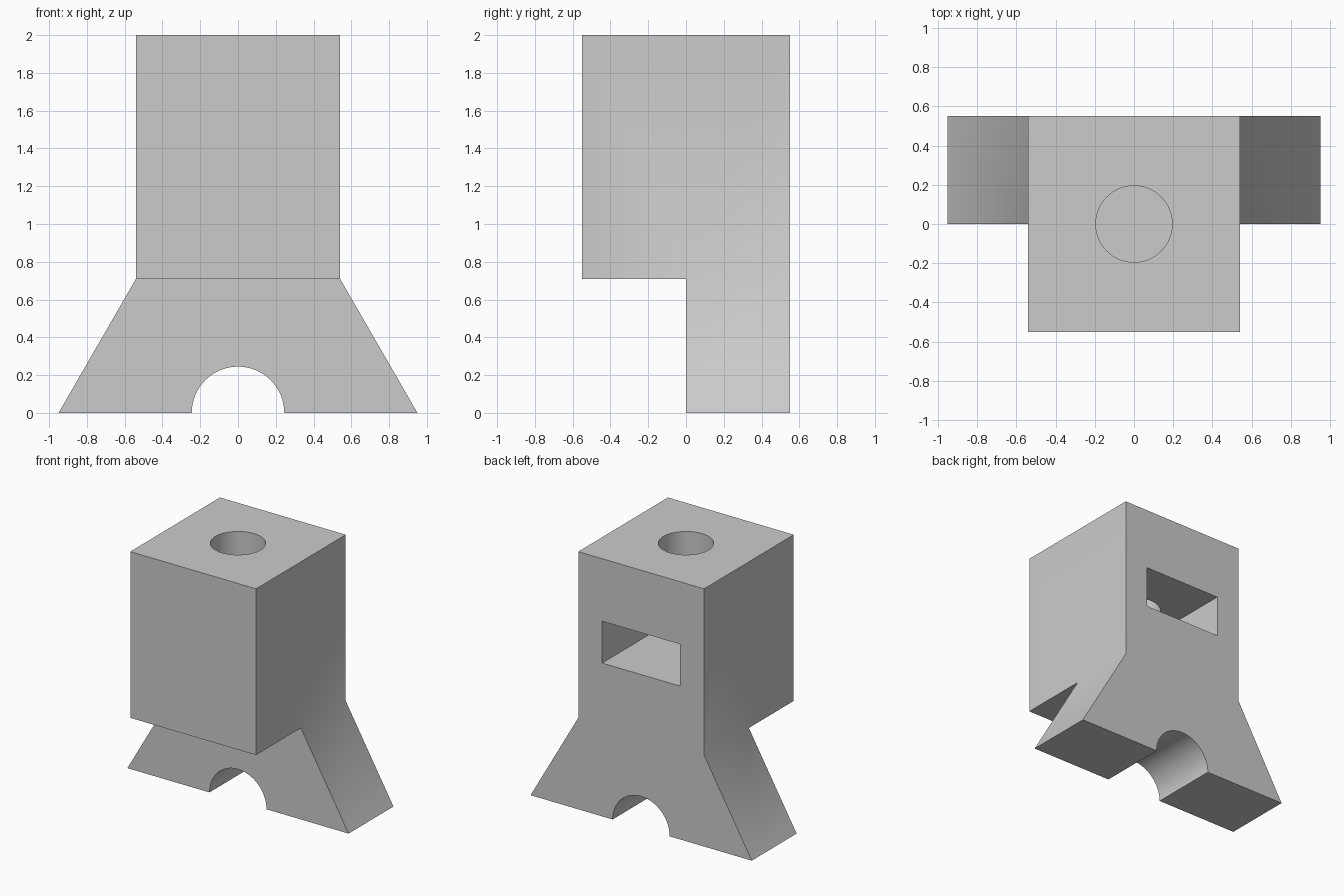
import bpy
import bmesh
from math import cos, sin, pi, radians

cube = bpy.data.objects.get("Cube")
if cube:
    bpy.data.objects.remove(cube, do_unlink=True)

HALF_W, HALF_D, FOOT_W = 0.54, 0.55, 0.95
WAIST, TOP, ARCH_R = 0.71, 2.0, 0.245

grey = bpy.data.materials.new("plain grey")
grey.use_nodes = True
grey.diffuse_color = (0.6, 0.6, 0.6, 1)
grey.node_tree.nodes["Principled BSDF"].inputs["Base Color"].default_value = grey.diffuse_color


def extrude_profile(name, points, y0, y1):
    """Solid made from an (x, z) outline swept from y0 to y1."""
    bm = bmesh.new()
    face = bm.faces.new([bm.verts.new((x, y0, z)) for x, z in points])
    moved = bmesh.ops.extrude_face_region(bm, geom=[face])["geom"]
    verts = [v for v in moved if isinstance(v, bmesh.types.BMVert)]
    bmesh.ops.translate(bm, verts=verts, vec=(0, y1 - y0, 0))
    bmesh.ops.recalc_face_normals(bm, faces=bm.faces)
    mesh = bpy.data.meshes.new(name)
    bm.to_mesh(mesh)
    bm.free()
    mesh.materials.append(grey)
    obj = bpy.data.objects.new(name, mesh)
    bpy.context.collection.objects.link(obj)
    return obj


def rect(w, z0, z1):
    return [(-w, z0), (w, z0), (w, z1), (-w, z1)]


def combine(target, other, operation):
    mod = target.modifiers.new(operation.title(), 'BOOLEAN')
    mod.object, mod.operation, mod.solver = other, operation, 'EXACT'
    bpy.ops.object.modifier_apply(modifier=mod.name)
    bpy.data.objects.remove(other, do_unlink=True)


# Rear slab: full outline with flared feet and a round arch between them
arch = [(-ARCH_R * cos(pi * i / 32), ARCH_R * sin(pi * i / 32)) for i in range(33)]
outline = [(-FOOT_W, 0)] + arch + [(FOOT_W, 0), (HALF_W, WAIST), (HALF_W, TOP),
                                   (-HALF_W, TOP), (-HALF_W, WAIST)]
body = extrude_profile("body_with_feet", outline, 0, HALF_D)
bpy.context.view_layer.objects.active = body
body.select_set(True)

# Overhanging front block
combine(body, extrude_profile("front_block", rect(HALF_W, WAIST, TOP), -HALF_D, 0), 'UNION')

# Slot opening at the back
combine(body, extrude_profile("slot_cutter", rect(0.335, 1.19, 1.515), -0.335, 0.8), 'DIFFERENCE')

# Round hole from the top down into the slot
bpy.ops.mesh.primitive_cylinder_add(vertices=64, radius=0.195, depth=0.8, location=(0, 0, 1.75))
hole = bpy.context.object
hole.name = "hole_cutter"
hole.data.materials.append(grey)
bpy.ops.object.select_all(action='DESELECT')
bpy.context.view_layer.objects.active = body
body.select_set(True)
combine(body, hole, 'DIFFERENCE')

# Merge flat regions, then shade the curves and the soft waist edge smooth
bm = bmesh.new()
bm.from_mesh(body.data)
bmesh.ops.remove_doubles(bm, verts=bm.verts, dist=0.0001)
bmesh.ops.dissolve_limit(bm, angle_limit=radians(0.5), verts=bm.verts, edges=bm.edges)
bm.to_mesh(body.data)
bm.free()
bpy.ops.object.shade_smooth_by_angle(angle=radians(35))
